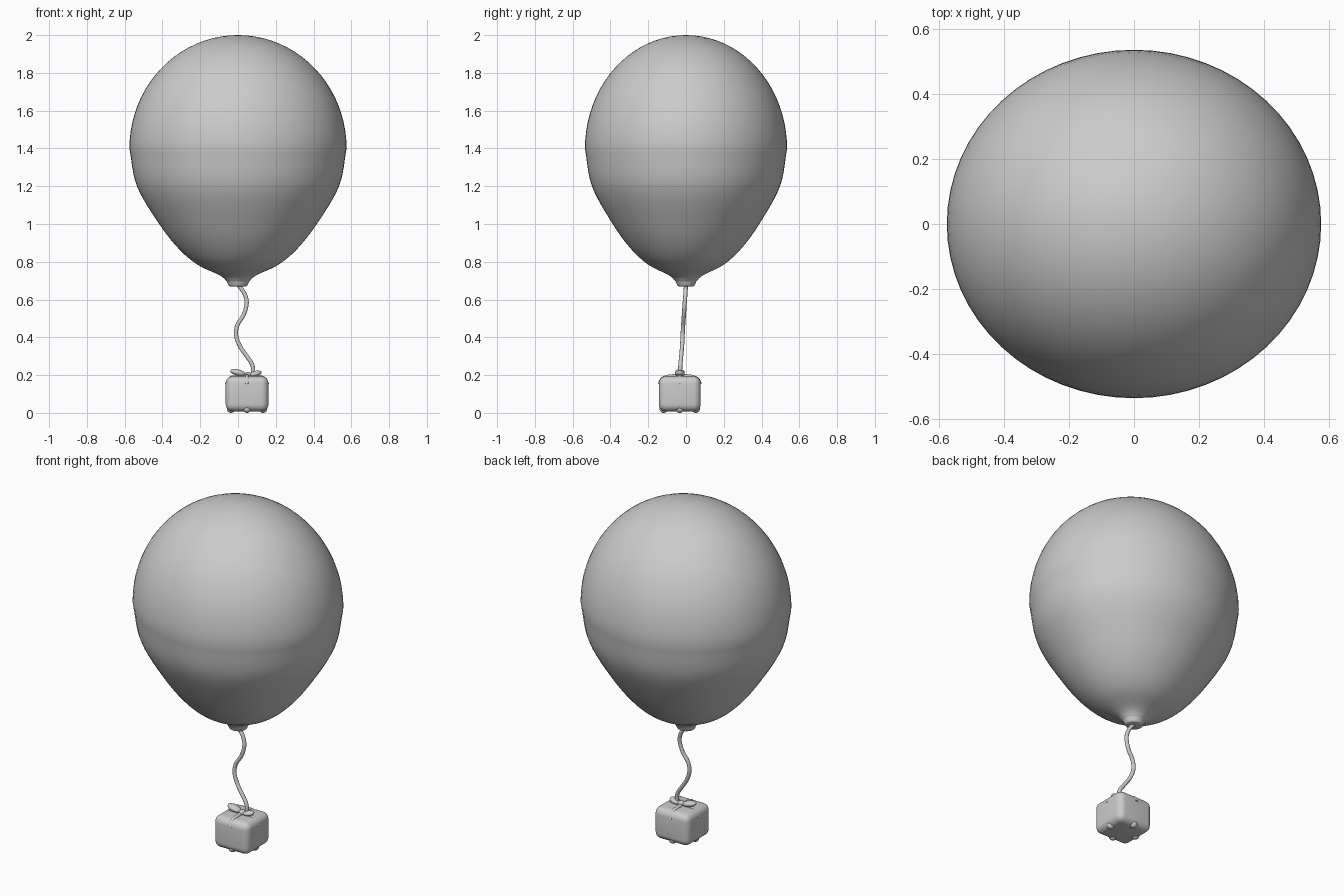
import bpy, bmesh, math
from mathutils import Vector

cube = bpy.data.objects.get("Cube")
if cube:
    bpy.data.objects.remove(cube, do_unlink=True)

grey = bpy.data.materials.new("plain grey")
grey.use_nodes = True
grey.diffuse_color = (0.6, 0.6, 0.6, 1)
grey.node_tree.nodes["Principled BSDF"].inputs["Base Color"].default_value = (0.6, 0.6, 0.6, 1)


def finish(name, bm):
    """Turn a bmesh into a smooth shaded object."""
    bmesh.ops.recalc_face_normals(bm, faces=bm.faces)
    mesh = bpy.data.meshes.new(name)
    bm.to_mesh(mesh)
    bm.free()
    mesh.materials.append(grey)
    mesh.shade_smooth()
    obj = bpy.data.objects.new(name, mesh)
    bpy.context.collection.objects.link(obj)
    return obj


def spline(points, steps=6):
    """Catmull-Rom curve through the points."""
    pts = [Vector(p) for p in points]
    pts = [2 * pts[0] - pts[1]] + pts + [2 * pts[-1] - pts[-2]]
    out = []
    for a, b, c, d in zip(pts, pts[1:], pts[2:], pts[3:]):
        for i in range(steps):
            t = i / steps
            out.append(0.5 * (2 * b + (c - a) * t + (2 * a - 5 * b + 4 * c - d) * t * t
                              + (3 * b - a - 3 * c + d) * t ** 3))
    return out + [pts[-2]]


def ellipsoid(name, centre, size, turn=0):
    bm = bmesh.new()
    bmesh.ops.create_uvsphere(bm, u_segments=24, v_segments=14, radius=1)
    obj = finish(name, bm)
    obj.location, obj.scale, obj.rotation_euler.y = centre, size, turn
    return obj


def tube(name, points, radius):
    curve = bpy.data.curves.new(name, "CURVE")
    curve.dimensions = "3D"
    curve.bevel_depth, curve.bevel_resolution, curve.use_fill_caps = radius, 4, True
    path = spline(points)
    line = curve.splines.new("POLY")
    line.points.add(len(path) - 1)
    for p, co in zip(line.points, path):
        p.co = (*co, 1)
    curve.materials.append(grey)
    obj = bpy.data.objects.new(name, curve)
    bpy.context.collection.objects.link(obj)


# Balloon: elliptical dome above, tapering curve and flared knot below
WIDTH, DEPTH, BELLY = 0.575, 0.535, 1.4
dome = [Vector((WIDTH * math.sin(a), BELLY + 0.6 * math.cos(a), 0))
        for a in (i * math.pi / 40 for i in range(20))]
taper = spline([(WIDTH, BELLY, 0), (0.535, 1.2, 0), (0.417, 1.0, 0), (0.315, 0.87, 0),
                (0.215, 0.785, 0), (0.10, 0.73, 0), (0.063, 0.70, 0), (0.054, 0.685, 0),
                (0.042, 0.67, 0), (0, 0.668, 0)])
bm = bmesh.new()
ring = [bm.verts.new((max(p.x, 0), 0, p.y)) for p in dome + taper]
edges = [bm.edges.new(pair) for pair in zip(ring, ring[1:])]
bmesh.ops.spin(bm, geom=ring + edges, cent=(0, 0, 0), axis=(0, 0, 1),
               angle=math.tau, steps=64, use_duplicate=False)
bmesh.ops.remove_doubles(bm, verts=bm.verts, dist=0.0005)
bmesh.ops.scale(bm, vec=(1, DEPTH / WIDTH, 1), verts=bm.verts)
finish("balloon", bm)

# Wavy string
tube("string", [(0, 0, 0.68), (0.035, -0.003, 0.63), (0.046, -0.007, 0.58), (0.03, -0.011, 0.52),
                (-0.003, -0.015, 0.465), (-0.01, -0.018, 0.41), (0.012, -0.021, 0.35),
                (0.05, -0.026, 0.295), (0.077, -0.03, 0.25), (0.08, -0.032, 0.19)], 0.011)

# Soft gift box
CX, CY, CZ = 0.048, -0.033, 0.101
bm = bmesh.new()
bmesh.ops.create_cube(bm, size=1)
bmesh.ops.scale(bm, vec=(0.226, 0.222, 0.186), verts=bm.verts)
box = finish("gift_box", bm)
box.location = (CX, CY, CZ)
bevel = box.modifiers.new("soft edges", "BEVEL")
bevel.width, bevel.segments = 0.038, 6

# Ribbon tails draped over the top edges
for i, (dx, dy) in enumerate([(1, 0), (-1, 0), (0, 1), (0, -1)]):
    tube(f"ribbon_tail_{i + 1}",
         [(CX + dx * r, CY + dy * r, z) for r, z in
          ((0, 0.196), (0.06, 0.191), (0.092, 0.178), (0.106, 0.15))], 0.011)

# Bow: two loops and a knot
ellipsoid("bow_loop_right", (0.0, CY, 0.213), (0.042, 0.026, 0.017), 0.25)
ellipsoid("bow_loop_left", (0.092, CY, 0.207), (0.034, 0.026, 0.015), -0.25)
ellipsoid("bow_knot", (0.052, CY, 0.202), (0.02, 0.02, 0.014))

# Folded wrapping bumps along the lower edges
for i, (dx, dy) in enumerate([(1, 0), (-1, 0), (0, 1), (0, -1)]):
    ellipsoid(f"wrapping_fold_{i + 1}", (CX + dx * 0.085, CY + dy * 0.085, 0.022),
              (0.022, 0.022, 0.022))
